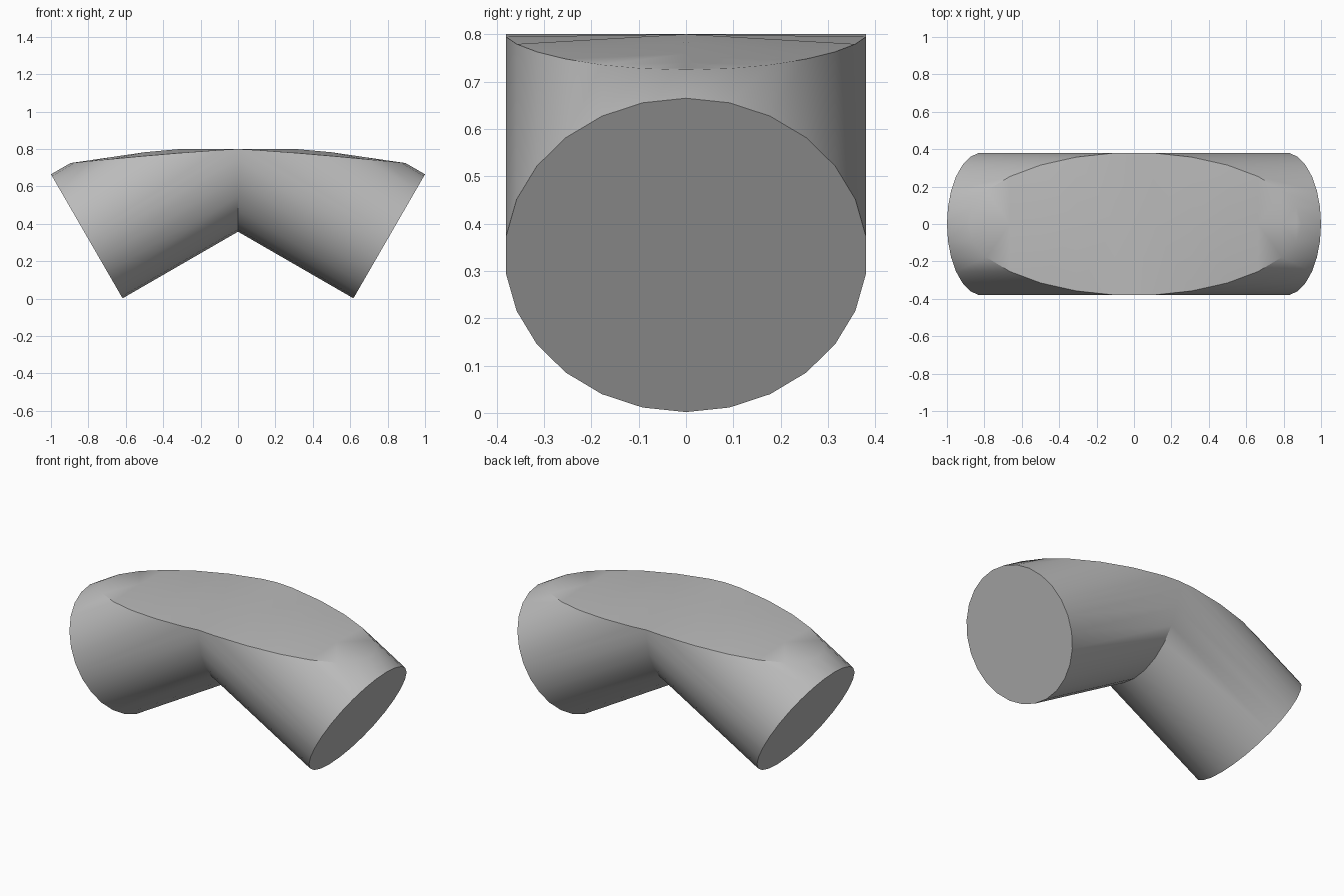
import bpy
import bmesh
from math import cos, sin, pi, sqrt, radians

if "Cube" in bpy.data.objects:
    bpy.data.objects.remove(bpy.data.objects["Cube"], do_unlink=True)

RADIUS, SIDES = 0.3828, 26
END_X, TOP = 0.8085, 0.8
SLOPE = 1 / sqrt(3)                    # arms fall 30 degrees
END_Z = TOP - END_X * SLOPE
TIP_X, DROP = 0.894, 0.075


def rim_height(x):
    return TOP - DROP * (max(x, 0) / TIP_X) ** 1.2


def crest_height(x):
    return TOP - DROP * max(0, (x - 0.38) / (TIP_X - 0.38))


def inner_point(x, y, z):
    """Follow the arm inward to the mitre, or to the cut across the top."""
    if z + x * SLOPE <= TOP + 0.001:
        return 0, y, z + x * SLOPE
    cut = x
    for _ in range(30):
        cut = max(0, x - (rim_height(cut) - z) / SLOPE)
    return cut, y, rim_height(cut)


# Section of the arm, with an extra point at each side where the cut begins
section = [(RADIUS * cos(2 * pi * i / SIDES), RADIUS * sin(2 * pi * i / SIDES))
           for i in range(SIDES)]
quarter = SIDES // 4 + 1
side_y = RADIUS * cos(pi / SIDES)
section.insert(SIDES - quarter + 1, (0, -side_y))
section.insert(quarter, (0, side_y))
count = len(section)

bm = bmesh.new()
outer, inner = [], []
for v, y in section:
    end = (END_X + v / 2, y, END_Z + v * sqrt(3) / 2)
    outer.append(bm.verts.new(end))
    inner.append(bm.verts.new(inner_point(*end)))

# Arm wall and flat end
for i in range(count):
    j = (i + 1) % count
    bm.faces.new((outer[i], outer[j], inner[j], inner[i]))
bm.faces.new(outer)

# Shallow crowned top between the two rims
crest = [inner[0]]
for i in range(1, quarter + 1):
    x = inner[i].co.x
    crest.append(bm.verts.new((x, 0, crest_height(x))))
for side in (1, -1):
    for i in range(quarter):
        a, b = inner[side * i], inner[side * (i + 1)]
        corners = [a, b, crest[i + 1]]
        if i:
            corners.append(crest[i])
        bm.faces.new(corners)
bmesh.ops.recalc_face_normals(bm, faces=bm.faces)
# The open mitre can mislead the outward test, so check the flat end
end_face = max(bm.faces, key=lambda f: len(f.verts))
end_face.normal_update()
if end_face.normal.x < 0:
    bmesh.ops.reverse_faces(bm, faces=bm.faces)

mesh = bpy.data.meshes.new("pipe_elbow")
bm.to_mesh(mesh)
bm.free()
elbow = bpy.data.objects.new("pipe_elbow", mesh)
bpy.context.collection.objects.link(elbow)

grey = bpy.data.materials.new("plain_grey")
grey.use_nodes = True
colour = (0.5, 0.5, 0.5, 1)
grey.diffuse_color = colour
grey.node_tree.nodes["Principled BSDF"].inputs["Base Color"].default_value = colour
mesh.materials.append(grey)

# Mirror the arm across the mitre
mirror = elbow.modifiers.new("mirror", 'MIRROR')
mirror.use_clip = True
mirror.merge_threshold = 0.001
bpy.context.view_layer.objects.active = elbow
elbow.select_set(True)
bpy.ops.object.modifier_apply(modifier=mirror.name)
bpy.ops.object.shade_smooth_by_angle(angle=radians(30))
